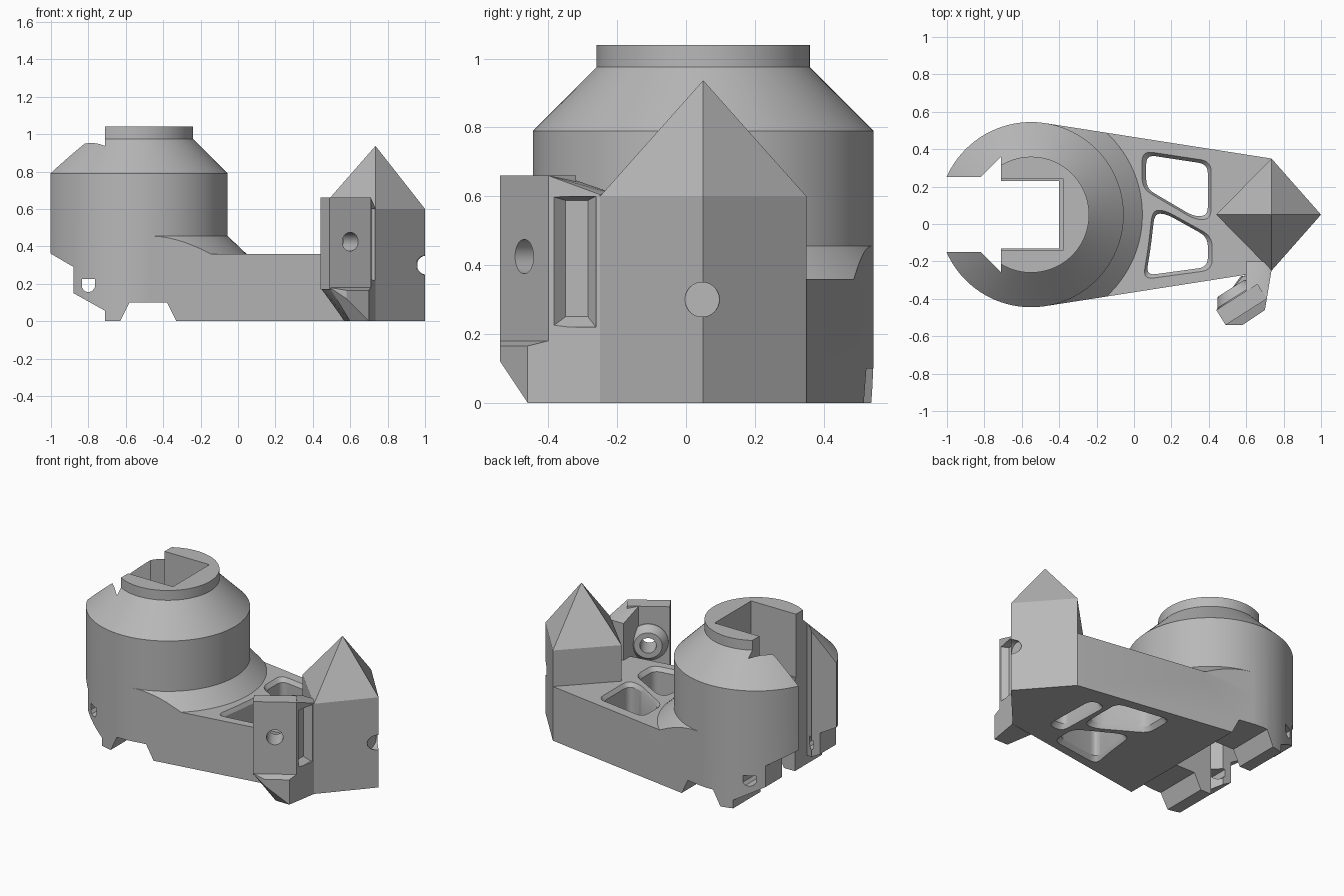
import bpy, bmesh, math
from mathutils import Vector

if "Cube" in bpy.data.objects:
    bpy.data.objects.remove(bpy.data.objects["Cube"])

grey = bpy.data.materials.new("plain grey")
grey.diffuse_color = (0.48, 0.48, 0.48, 1)
grey.use_nodes = True
grey.node_tree.nodes["Principled BSDF"].inputs["Base Color"].default_value = grey.diffuse_color


def new_object(name, bm):
    bmesh.ops.recalc_face_normals(bm, faces=bm.faces)
    me = bpy.data.meshes.new(name)
    bm.to_mesh(me)
    bm.free()
    me.materials.append(grey)
    ob = bpy.data.objects.new(name, me)
    bpy.context.collection.objects.link(ob)
    return ob


def loft(name, rings):
    """Closed solid through rings of equal point count."""
    bm = bmesh.new()
    rows = [[bm.verts.new(p) for p in r] for r in rings]
    n = len(rows[0])
    for a, b in zip(rows, rows[1:]):
        for i in range(n):
            j = (i + 1) % n
            bm.faces.new((a[i], a[j], b[j], b[i]))
    bm.faces.new(rows[0])
    bm.faces.new(rows[-1])
    return new_object(name, bm)


def hull(name, pts):
    bm = bmesh.new()
    for p in pts:
        bm.verts.new(p)
    bmesh.ops.convex_hull(bm, input=bm.verts)
    bmesh.ops.dissolve_limit(bm, angle_limit=0.01, verts=bm.verts, edges=bm.edges)
    return new_object(name, bm)


def plan(name, pts, z0, z1):
    return loft(name, [[(x, y, z) for x, y in pts] for z in (z0, z1)])


def side_cut(name, pts):
    return loft(name, [[(x, y, z) for x, z in pts] for y in (-0.8, 0.8)])


def box(name, x0, x1, y0, y1, z0, z1):
    return plan(name, [(x0, y0), (x1, y0), (x1, y1), (x0, y1)], z0, z1)


def turned(name, origin, axis, profile, n=96):
    """Round solid along an axis; profile holds (distance, radius)."""
    q = Vector(axis).to_track_quat('Z', 'Y')
    o = Vector(origin)
    return loft(name, [[o + q @ Vector((r * math.cos(2 * math.pi * i / n),
                                        r * math.sin(2 * math.pi * i / n), d))
                        for i in range(n)] for d, r in profile])


def combine(ob, other, op):
    m = ob.modifiers.new("bool", 'BOOLEAN')
    m.operation, m.object, m.solver = op, other, 'EXACT'
    bpy.ops.object.select_all(action='DESELECT')
    bpy.context.view_layer.objects.active = ob
    ob.select_set(True)
    bpy.ops.object.modifier_apply(modifier=m.name)
    bpy.data.objects.remove(other)


def rounded(pts, r, n=5):
    """Polygon with its corners rounded by quadratic curves."""
    out = []
    for i, p in enumerate(pts):
        p, a, b = Vector(p), Vector(pts[i - 1]), Vector(pts[(i + 1) % len(pts)])
        s = p + (a - p).normalized() * min(r, (a - p).length * 0.45)
        e = p + (b - p).normalized() * min(r, (b - p).length * 0.45)
        for k in range(n + 1):
            t = k / n
            out.append(s * (1 - t) ** 2 + p * 2 * t * (1 - t) + e * t * t)
    return out


def window(name, pts, r, levels):
    """Rounded opening; levels hold (height, outward scale)."""
    ring = rounded(pts, r)
    c = sum(ring, Vector((0, 0))) / len(ring)
    return loft(name, [[(*(c + (p - c) * s), z) for p in ring] for z, s in levels])


# Round housing with cone shoulder and collar
C = (-0.55, 0.05, 0)
body = turned("mount_body", C, (0, 0, 1),
              [(0, .495), (.79, .495), (.975, .31), (1.04, .31)])

# Tapered arm and the sloped flare where it meets the housing
arm_plan = [(-.474, .539), (.735, .35), (.735, -.25), (-.474, -.439)]
arm = plan("arm", arm_plan, 0, .36)
flare = turned("flare", C, (0, 0, 1), [(.3, .595), (.36, .595), (.455, .495), (.465, .47)])
combine(flare, plan("flare_trim", arm_plan, .2, .6), 'INTERSECT')

# Diamond post with pyramid tip, and the ramp behind it
diamond = [(1, .05), (.735, .35), (.44, .05), (.735, -.25)]
post = hull("post", [(x, y, z) for x, y in diamond for z in (0, .6)] + [(.735, .05, .937)])
ramp = hull("ramp", [(.735, .35, .34), (.52, .38, .355), (.52, .38, .33), (.49, .1, .355),
                     (.49, .1, .33), (.455, .055, .59), (.72, .1, .35), (.72, .1, .59)])
for part in (arm, flare, post):
    combine(body, part, 'UNION')
combine(ramp, plan("ramp_trim", arm_plan, .2, .8), 'INTERSECT')
combine(body, ramp, 'UNION')

# Slot through the housing with flared corner notches
cuts = [
    plan("slot", [(-1.2, -.15), (-.82, -.15), (-.71, -.26), (-.71, -.13), (-.40, -.13),
                  (-.40, .23), (-.71, .23), (-.71, .36), (-.82, .25), (-1.2, .25)], -.1, 1.2),
    box("slot_ledge", -.75, -.38, -.142, .242, .62, 1.2),
    # Stepped underside of the open end, and the clearance below the slot
    side_cut("open_end_step", [(-1.12, .43), (-.88, .29), (-.88, .15), (-.71, .055),
                               (-.71, -.1), (-1.12, -.1)]),
    side_cut("foot_gap", [(-.655, -.05), (-.58, .1), (-.38, .1), (-.305, -.05)]),
    side_cut("pin_hole", [(-.835, .225), (-.835, .18), (-.82, .16), (-.80, .155),
                          (-.78, .16), (-.765, .18), (-.765, .225)]),
    # Round dimple in the post corner
    turned("dimple", (.95, .047, .3), (1, 0, 0), [(0, .05), (.2, .05)], 48),
]

# Chamfered windows in the arm and a slot under the post
through = [(-.03, 1.12), (0, 1.12), (.03, 1), (.335, 1), (.36, 1.12), (.42, 1.12)]
cuts += [
    window("rear_window", [(.065, .19), (.065, .37), (.395, .32), (.395, .045), (.32, .04)],
           .05, through),
    window("front_window", [(.11, .055), (.17, .055), (.395, -.07), (.395, -.23),
                            (.065, -.275), (.09, -.12)], .05, through),
    window("under_slot", [(.46, -.1), (.56, -.1), (.55, .24), (.45, .24)], .05,
           [(-.03, 1.15), (0, 1.15), (.03, 1), (.3, 1)]),
]
for c in cuts:
    combine(body, c, 'DIFFERENCE')

# Angled plate bracket with boss, brace and undercut foot
bracket = plan("side_bracket", [(.49, -.54), (.71, -.40), (.66, -.32), (.44, -.46)], .17, .66)
brace = hull("brace", [(x, y, z) for x, y, t in
                       [(.71, -.40, .66), (.60, -.36, .66), (.735, -.25, .605),
                        (.60, -.20, .605), (.70, -.20, .605)] for z in (.02, t)])
foot = hull("foot", [(.44, -.46, .18), (.49, -.54, .18), (.58, -.54, .165), (.58, -.54, .12),
                     (.70, -.46, .165), (.71, -.40, .18), (.70, -.46, 0), (.60, -.46, 0),
                     (.735, -.25, .18), (.735, -.25, 0), (.57, -.28, 0), (.58, -.28, .18)])
back = (-.536, .843, 0)
boss = turned("boss", (.6, -.47, .425), back, [(.05, .12), (.10, .12), (.15, .085)], 48)
for part in (brace, foot, boss):
    combine(bracket, part, 'UNION')
combine(bracket, turned("bolt_hole", (.6, -.47, .425), back, [(-.2, .05), (.3, .05)], 48),
        'DIFFERENCE')
combine(bracket, loft("brace_pocket", [
    [(x, a, c), (x, b, c), (x, b, d), (x, a, d)] for x, a, b, c, d in
    [(.78, -.39, -.262, .22, .6), (.72, -.39, -.262, .22, .6), (.68, -.35, -.285, .25, .588)]]),
    'DIFFERENCE')

for ob in (body, bracket):
    bpy.ops.object.select_all(action='DESELECT')
    bpy.context.view_layer.objects.active = ob
    ob.select_set(True)
    bpy.ops.object.shade_smooth_by_angle(angle=math.radians(25))
